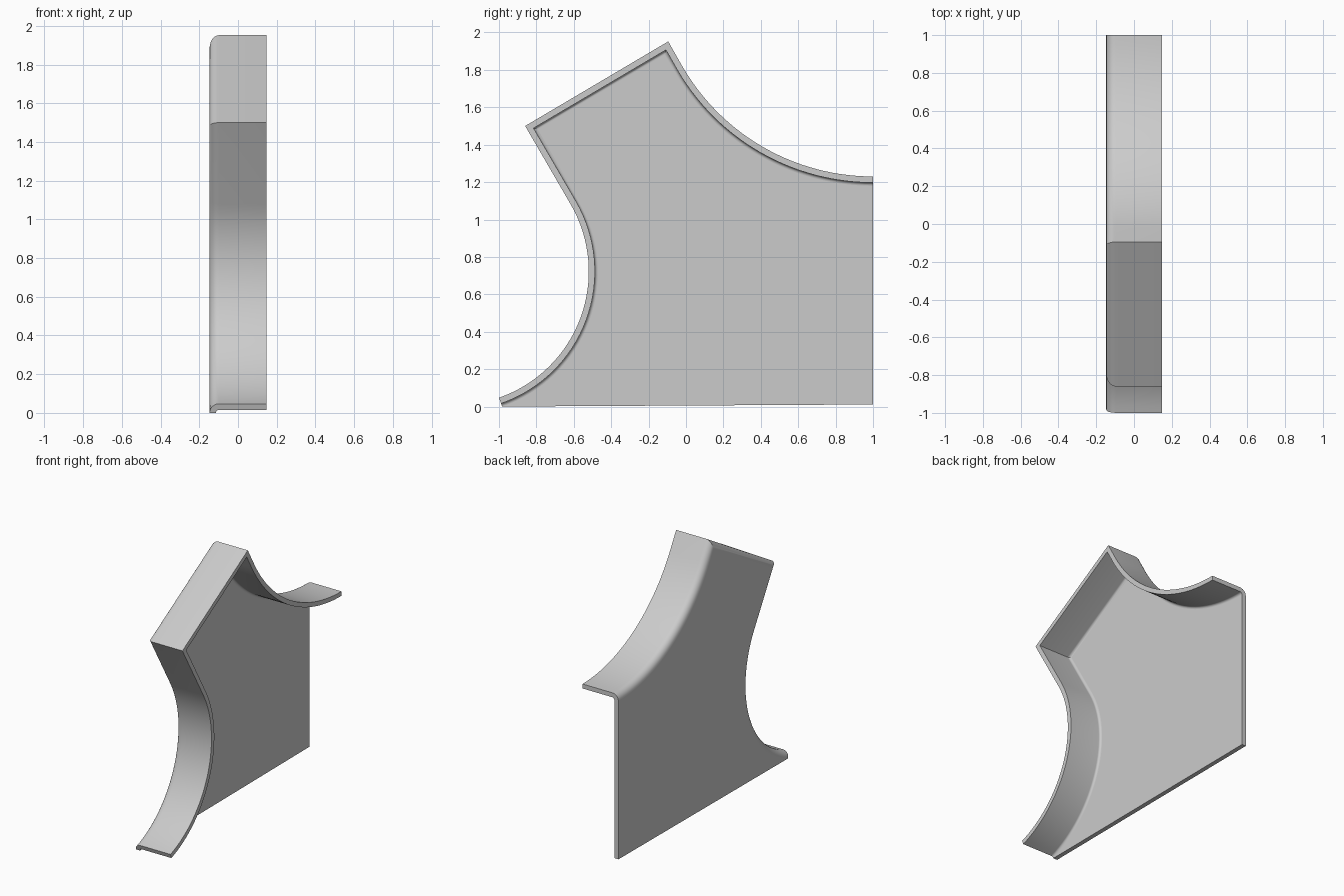
import bpy, bmesh
from math import sin, cos, radians
from mathutils import Vector

if "Cube" in bpy.data.objects:
    bpy.data.objects.remove(bpy.data.objects["Cube"])

HALF, WALL, R = 0.147, 0.033, 0.05   # half width, wall thickness, outer bend radius


def arc(cx, cz, r, a0, a1, n):
    return [Vector((cx + r * cos(radians(a0 + (a1 - a0) * i / n)),
                    cz + r * sin(radians(a0 + (a1 - a0) * i / n)))) for i in range(n + 1)]


# Outer outline (y, z): left scoop, slanted top with two sharp corners, right scoop
path = arc(-1.2346, 0.722, 0.7146, -70.8, 30, 32)
path += [Vector((-0.86, 1.50)), Vector((-0.095, 1.952))]
path += arc(1.0, 2.407, 1.177, 210, 270, 28)

# Mitred inward normals along the outline
normals = []
for i in range(len(path)):
    dirs = []
    if i > 0:
        dirs.append((path[i] - path[i - 1]).normalized())
    if i < len(path) - 1:
        dirs.append((path[i + 1] - path[i]).normalized())
    ns = [Vector((d.y, -d.x)) for d in dirs]
    m = sum(ns, Vector((0, 0))).normalized()
    normals.append(m / m.dot(ns[0]))
normals[0] = Vector((cos(radians(-70.8)), sin(radians(-70.8))))
normals[-1] = Vector((0, -1))

# Flange cross-section (x, inset): rounded outer bend, then concentric inner bend
bx = -HALF + R
steps = [radians(90 * k / 6) for k in range(7)]
section = [(HALF, 0)] + [(bx - R * sin(a), R - R * cos(a)) for a in steps]
ri = R - WALL
section += [(bx - ri * sin(a), R - ri * cos(a)) for a in reversed(steps)] + [(HALF, WALL)]
OUT, INN = 7, 8   # section points where the web plate joins

bm = bmesh.new()
rings = []
for p, n in zip(path, normals):
    rings.append([bm.verts.new((x, p.x + n.x * s, p.y + n.y * s)) for x, s in section])

# Flange skin and end caps
m = len(section)
for a, b in zip(rings, rings[1:]):
    for j in range(m):
        if j != OUT:
            k = (j + 1) % m
            bm.faces.new((a[j], a[k], b[k], b[j]))
bm.faces.new(rings[0])
bm.faces.new(rings[-1])

# Web plate closing the back, with straight bottom and right edges
c_out = bm.verts.new((-HALF, 1, 0.011))
c_in = bm.verts.new((-HALF + WALL, 1, 0.011))
web = [bm.faces.new([r[OUT] for r in rings] + [c_out]),
       bm.faces.new([r[INN] for r in rings] + [c_in])]
for r in (rings[0], rings[-1]):
    bm.faces.new((r[OUT], c_out, c_in, r[INN]))
web_ids = []
bmesh.ops.recalc_face_normals(bm, faces=bm.faces)
bm.faces.index_update()
web_ids = [f.index for f in web]

# Stand on the ground
low = min(v.co.z for v in bm.verts)
for v in bm.verts:
    v.co.z -= low

mesh = bpy.data.meshes.new("flanged_bracket")
bm.to_mesh(mesh)
bm.free()
obj = bpy.data.objects.new("flanged_bracket", mesh)
bpy.context.collection.objects.link(obj)
bpy.context.view_layer.objects.active = obj
obj.select_set(True)
bpy.ops.object.shade_smooth_by_angle(angle=radians(30))
for i in web_ids:
    mesh.polygons[i].use_smooth = False
